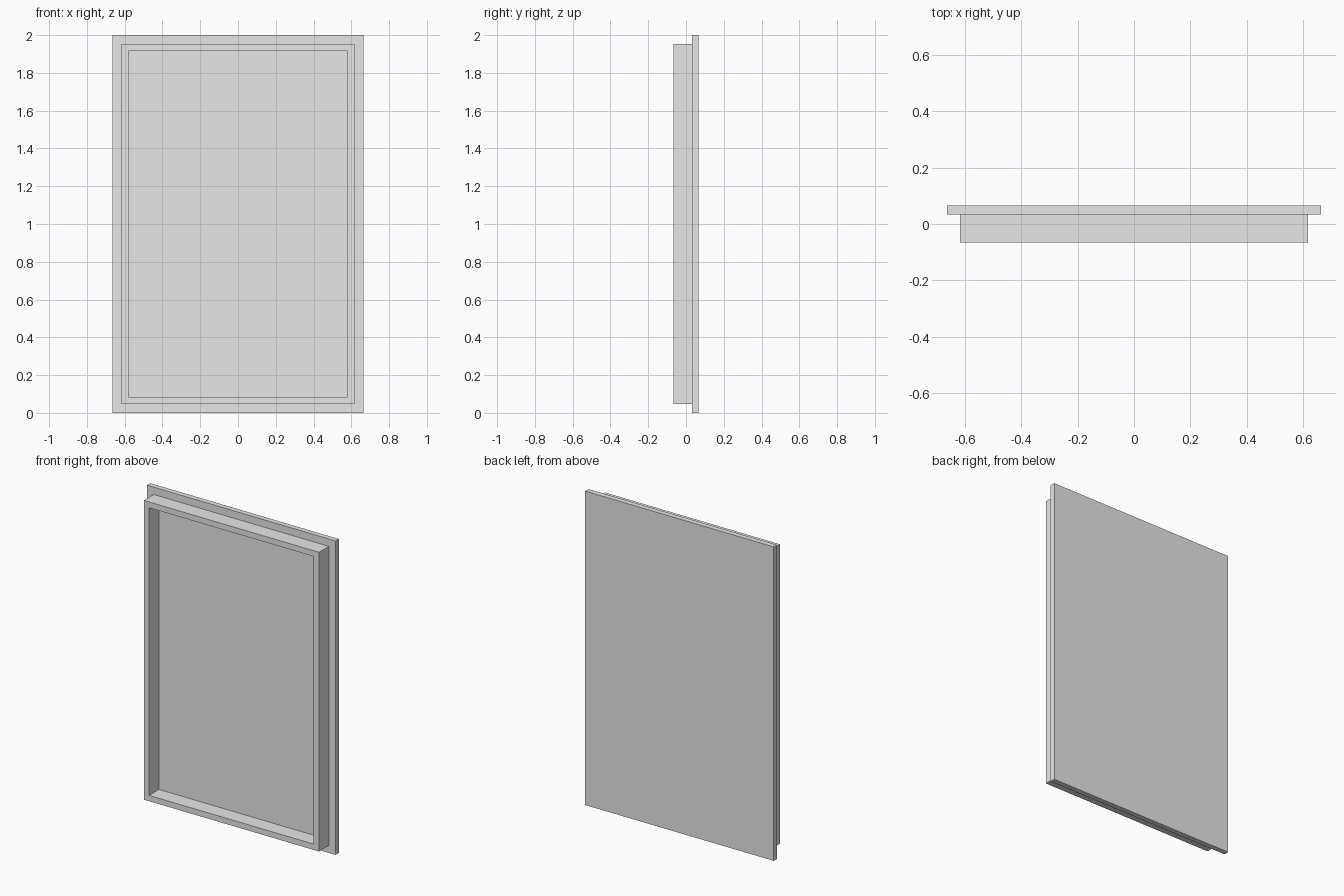
import bpy
import bmesh

default = bpy.data.objects.get("Cube")
if default:
    bpy.data.objects.remove(default, do_unlink=True)

HALF_W, HEIGHT = 0.664, 2.0      # overall panel size
BACK, JOINT, FRONT = 0.066, 0.033, -0.066
LIP, WALL = 0.047, 0.037         # panel overhang, frame wall thickness

grey = bpy.data.materials.new("light_grey")
grey.use_nodes = True
colour = (0.8, 0.8, 0.8, 1)
grey.diffuse_color = colour
grey.node_tree.nodes["Principled BSDF"].inputs["Base Color"].default_value = colour


def rectangle(bm, inset, y):
    """Four corner vertices of the panel outline, shrunk by inset, at depth y."""
    x, low, high = HALF_W - inset, inset, HEIGHT - inset
    return [bm.verts.new(p) for p in ((-x, y, low), (x, y, low), (x, y, high), (-x, y, high))]


def bridge(bm, a, b):
    for i in range(4):
        j = (i + 1) % 4
        bm.faces.new((a[i], a[j], b[j], b[i]))


def finish(bm, name):
    bmesh.ops.recalc_face_normals(bm, faces=bm.faces[:])
    mesh = bpy.data.meshes.new(name)
    bm.to_mesh(mesh)
    bm.free()
    mesh.materials.append(grey)
    bpy.context.collection.objects.link(bpy.data.objects.new(name, mesh))


# Flat back panel
bm = bmesh.new()
front, back = rectangle(bm, 0, JOINT), rectangle(bm, 0, BACK)
bridge(bm, front, back)
bm.faces.new(front)
bm.faces.new(back)
finish(bm, "back_panel")

# Raised hollow frame standing on the panel's front
bm = bmesh.new()
loops = [rectangle(bm, inset, y) for inset, y in (
    (LIP, JOINT), (LIP, FRONT), (LIP + WALL, FRONT), (LIP + WALL, JOINT))]
for k in range(4):
    bridge(bm, loops[k], loops[(k + 1) % 4])
finish(bm, "front_frame")
